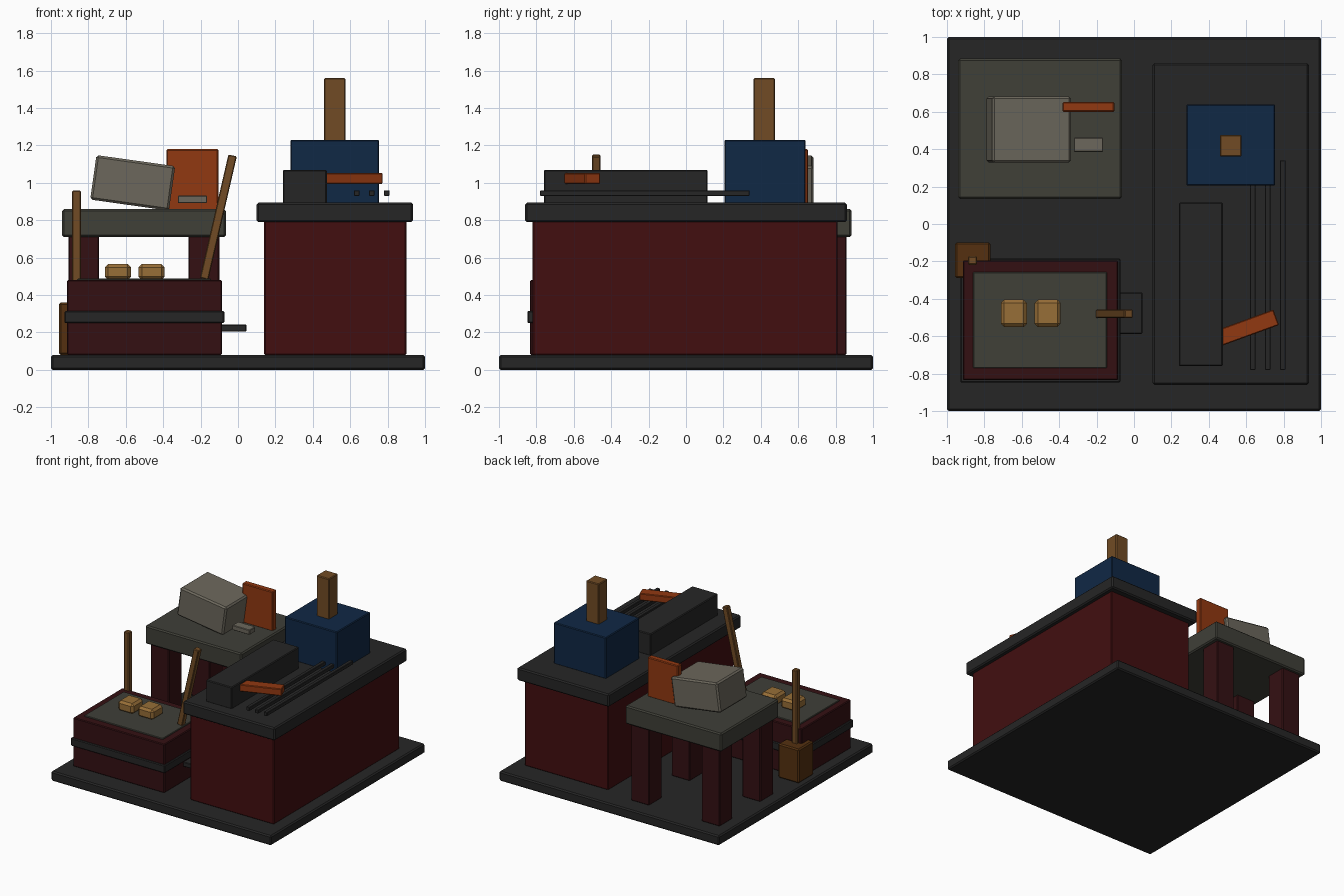
import bpy
import bmesh
from math import radians
from mathutils import Matrix, Vector

old = bpy.data.objects.get("Cube")
if old:
    bpy.data.objects.remove(old, do_unlink=True)


def material(name, r, g, b):
    m = bpy.data.materials.new(name)
    m.use_nodes = True
    m.diffuse_color = (r, g, b, 1)
    node = next(n for n in m.node_tree.nodes if n.type == 'BSDF_PRINCIPLED')
    node.inputs["Base Color"].default_value = (r, g, b, 1)
    return m


charcoal = material("charcoal", .019, .019, .019)
red = material("deep red", .054, .0045, .005)
maroon = material("dark maroon", .034, .005, .0062)
stone = material("stone grey", .05, .05, .039)
pale = material("pale grey", .15, .137, .107)
blue = material("navy blue", .005, .021, .06)
wood = material("wood brown", .165, .071, .018)
orange = material("burnt orange", .285, .04, .0055)
gold = material("gold", .31, .156, .038)
bark = material("dark brown", .089, .03, .005)


def box(name, mat, x, y, z, bevel=.006, turn=0, axis='Z'):
    """Bevelled box between the given ranges, turned about its own centre."""
    spans = (x, y, z)
    size = Vector([b - a for a, b in spans])
    centre = Vector([(a + b) / 2 for a, b in spans])
    bm = bmesh.new()
    bmesh.ops.create_cube(bm, size=1, matrix=Matrix.Diagonal((*size, 1)))
    bmesh.ops.bevel(bm, geom=bm.edges[:], offset=bevel, segments=1, affect='EDGES')
    mesh = bpy.data.meshes.new(name)
    bm.to_mesh(mesh)
    bm.free()
    mesh.materials.append(mat)
    ob = bpy.data.objects.new(name, mesh)
    ob.matrix_world = Matrix.Translation(centre) @ Matrix.Rotation(radians(turn), 4, axis)
    bpy.context.collection.objects.link(ob)
    return ob


# Floor
box("floor_slab", charcoal, (-1, 1), (-1, 1), (0, .08), .01)

# Counter with its worktop
box("counter_body", red, (.14, .9), (-.82, .81), (.08, .8))
box("counter_top", charcoal, (.1, .935), (-.86, .86), (.79, .895), .01)
box("long_block", charcoal, (.24, .475), (-.76, .115), (.89, 1.07))
for i in range(3):
    left = .62 + .08 * i
    box(f"rail_{i + 1}", charcoal, (left, left + .03), (-.78, .34), (.93, .96), .003)
box("lever", orange, (.435, .77), (-.6, -.512), (.995, 1.052), .005, 20)
box("blue_tank", blue, (.28, .755), (.205, .64), (.89, 1.23))
box("tank_post", wood, (.46, .575), (.36, .477), (1.22, 1.56))

# Forge with a band, inset hearth and side tray
box("forge_body", maroon, (-.915, -.085), (-.835, -.195), (.08, .48))
box("forge_band", charcoal, (-.928, -.073), (-.848, -.185), (.25, .315))
box("hearth", stone, (-.86, -.145), (-.77, -.257), (.44, .488), .004)
box("side_tray", charcoal, (-.12, .045), (-.587, -.367), (.205, .242), .004)
for i, left in enumerate((-.712, -.532)):
    box(f"ingot_{i + 1}", gold, (left, left + .14), (-.55, -.405), (.48, .566), .018)
box("leaning_rod", wood, (-.128, -.082), (-.503, -.457), (.478, 1.155), .005, 13, 'Y')

# Bucket holding a pole
box("bucket", bark, (-.957, -.767), (-.29, -.098), (.08, .36), .01)
box("upright_pole", wood, (-.887, -.84), (-.218, -.172), (.3, .96))

# Table
box("table_top", stone, (-.94, -.065), (.135, .885), (.71, .86), .01)
for side, lx in (("right", -.907), ("left", -.265)):
    for end, ly in (("front", .162), ("back", .69)):
        box(f"table_leg_{end}_{side}", maroon, (lx, lx + .165), (ly, ly + .168), (.08, .72))

# Items on the table
box("tilted_block", pale, (-.7755, -.3505), (.328, .682), (.88, 1.12), .012, 8, 'Y')
box("orange_panel", orange, (-.382, -.105), (.6, .652), (.855, 1.18))
box("small_bar", pale, (-.322, -.165), (.385, .462), (.892, .932), .004)
